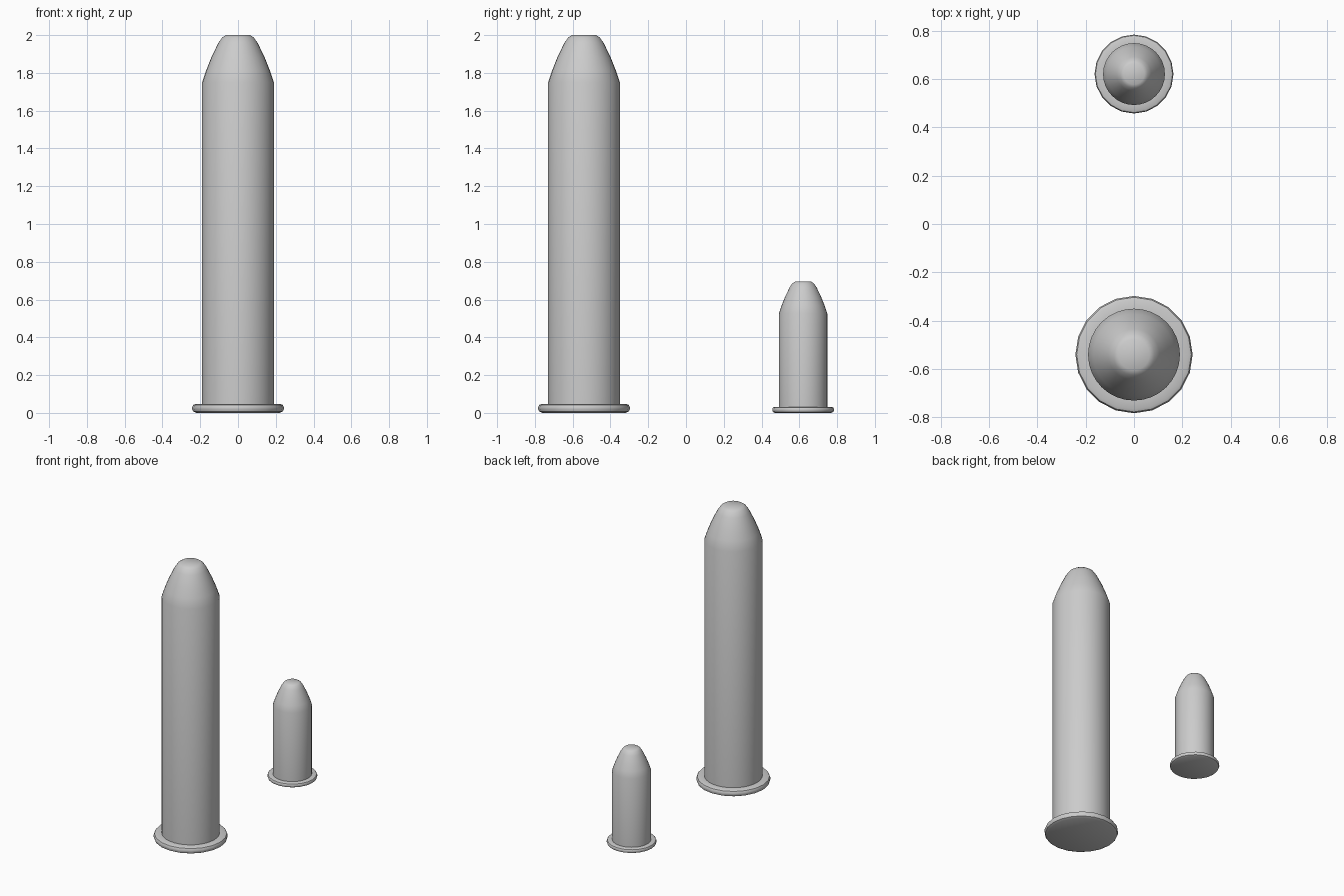
import bpy, bmesh
from math import sin, cos, tau, radians

if "Cube" in bpy.data.objects:
    bpy.data.objects.remove(bpy.data.objects["Cube"])


def lathe(name, profile, sides, y, scale):
    """Revolve an (r, z) profile about a vertical axis at the given y."""
    bm = bmesh.new()
    rings = []
    for r, z in profile:
        rings.append([bm.verts.new((r * scale * cos(tau * i / sides),
                                    r * scale * sin(tau * i / sides), z))
                      for i in range(sides)] if r > 0 else [bm.verts.new((0, 0, z))])
    for a, b in zip(rings, rings[1:]):
        for i in range(sides):
            j = (i + 1) % sides
            if len(a) == 1:
                bm.faces.new((a[0], b[j], b[i]))
            elif len(b) == 1:
                bm.faces.new((a[i], a[j], b[0]))
            else:
                bm.faces.new((a[i], a[j], b[j], b[i]))
    bmesh.ops.recalc_face_normals(bm, faces=bm.faces)
    # An open tube has no inside, so make sure its faces look outward
    side = max(bm.faces, key=lambda f: abs(f.normal.x) * f.calc_area())
    side.normal_update()
    if side.normal.dot(side.calc_center_median()) < 0 and abs(side.normal.z) < 0.5:
        bmesh.ops.reverse_faces(bm, faces=bm.faces)
    mesh = bpy.data.meshes.new(name)
    bm.to_mesh(mesh)
    bm.free()
    obj = bpy.data.objects.new(name, mesh)
    obj.location.y = y
    bpy.context.collection.objects.link(obj)
    bpy.ops.object.select_all(action='DESELECT')
    obj.select_set(True)
    bpy.context.view_layer.objects.active = obj
    bpy.ops.object.shade_smooth_by_angle(angle=radians(35))
    return obj


# Rim and nose sections at full size; the nose heights run from the top down
RIM = [(0, 0), (0.222, 0), (0.238, 0.008), (0.2425, 0.02), (0.2425, 0.03),
       (0.237, 0.042), (0.225, 0.047), (0.185, 0.047)]
NOSE = [(0.19, -0.25), (0.168, -0.185), (0.142, -0.12), (0.106, -0.045),
        (0.085, -0.014), (0.064, 0), (0, 0)]


def cartridge(prefix, y, height, scale):
    # Flanged base
    lathe(prefix + "_rim", [(r, z * scale) for r, z in RIM], 20, y, scale)
    # Straight case with the rounded, flat-ended nose
    body = [(0.19, 0.042 * scale)] + [(r, height + z * scale) for r, z in NOSE]
    lathe(prefix + "_case_and_nose", body, 32, y, scale)


cartridge("long", -0.54, 2.0, 1.0)
cartridge("short", 0.62, 0.695, 0.673)
